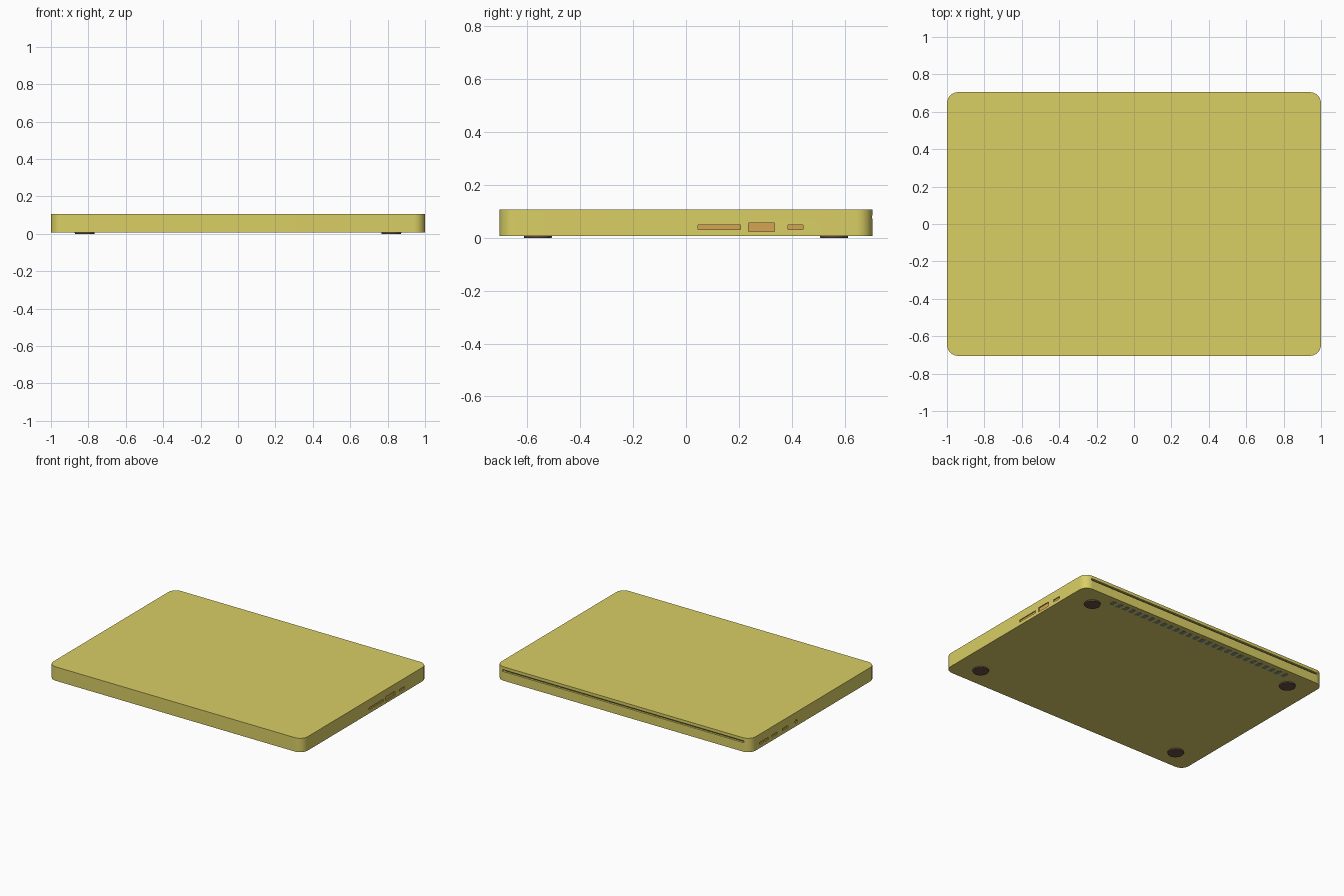
import bpy, bmesh, math
from mathutils import Matrix

if "Cube" in bpy.data.objects:
    bpy.data.objects.remove(bpy.data.objects["Cube"])

W, D, Z0, Z1, R = 1.0, 0.705, 0.008, 0.107, 0.06
PZ = 0.04  # port centre height


def material(name, col):
    m = bpy.data.materials.new(name)
    m.diffuse_color = (*col, 1)
    m.use_nodes = True
    m.node_tree.nodes["Principled BSDF"].inputs["Base Color"].default_value = m.diffuse_color
    return m


gold = material("shell_yellow", (0.70, 0.62, 0.13))
orange = material("port_orange", (0.68, 0.37, 0.09))
dark = material("slot_brown", (0.12, 0.10, 0.05))
brown = material("foot_brown", (0.14, 0.08, 0.06))
slate = material("vent_slate", (0.22, 0.27, 0.27))


def add_box(bm, c, s):
    bmesh.ops.create_cube(bm, size=1, matrix=Matrix.Translation(c) @ Matrix.Diagonal((*s, 1)))


def add_disc(bm, c, r1, r2, h, rot=None, n=32):
    mat = Matrix.Translation(c) @ (rot or Matrix())
    bmesh.ops.create_cone(bm, cap_ends=True, segments=n, radius1=r1, radius2=r2, depth=h, matrix=mat)


def finish(bm, name, mat=None):
    me = bpy.data.meshes.new(name)
    bm.to_mesh(me)
    bm.free()
    ob = bpy.data.objects.new(name, me)
    bpy.context.collection.objects.link(ob)
    if mat:
        me.materials.append(mat)
    return ob


def smooth(ob):
    bpy.ops.object.select_all(action='DESELECT')
    ob.select_set(True)
    bpy.context.view_layer.objects.active = ob
    bpy.ops.object.shade_smooth_by_angle(angle=math.radians(30))


# closed case: slab with rounded upright corners
bm = bmesh.new()
add_box(bm, (0, 0, (Z0 + Z1) / 2), (2 * W, 2 * D, Z1 - Z0))
upright = [e for e in bm.edges if abs(e.verts[0].co.z - e.verts[1].co.z) > 0.01]
bmesh.ops.bevel(bm, geom=upright, offset=R, segments=10, profile=0.5, affect='EDGES')
body = finish(bm, "case", gold)

# ports: side, y centre, width, height
ports = [
    (1, 0.126, 0.162, 0.016, "card_slot"),
    (1, 0.286, 0.098, 0.031, "display_port"),
    (1, 0.414, 0.058, 0.016, "right_data_port"),
    (-1, 0.55, 0.10, 0.016, "power_port"),
    (-1, 0.433, 0.058, 0.016, "left_data_port_rear"),
    (-1, 0.313, 0.058, 0.016, "left_data_port_front"),
]
DEPTH = 0.008
cut = bmesh.new()
for side, y, w, h, name in ports:
    add_box(cut, (side * W, y, PZ), (2 * DEPTH, w, h))
    bm = bmesh.new()
    add_box(bm, (side * (W - DEPTH - 0.001), y, PZ), (0.004, w, h))
    finish(bm, name, orange)

# round audio jack on the left
turn = Matrix.Rotation(math.pi / 2, 4, 'Y')
add_disc(cut, (-W, 0.19, PZ), 0.013, 0.013, 2 * DEPTH, turn, 20)
bm = bmesh.new()
add_disc(bm, (-W + DEPTH + 0.001, 0.19, PZ), 0.013, 0.013, 0.004, turn, 20)
finish(bm, "audio_jack", orange)

# hinge groove across the back
add_box(cut, (0, D, 0.079), (1.90, 0.03, 0.013))
bm = bmesh.new()
add_box(bm, (0, D - 0.016, 0.079), (1.88, 0.004, 0.013))
finish(bm, "hinge_groove_lining", dark)

# carve the recesses
cutter = finish(cut, "recess_cutter", gold)
cutter.hide_render = True
mod = body.modifiers.new("recesses", 'BOOLEAN')
mod.object = cutter
mod.solver = 'EXACT'
bpy.context.view_layer.objects.active = body
bpy.ops.object.modifier_apply(modifier=mod.name)
bpy.data.objects.remove(cutter)
smooth(body)

# vent slots underneath, near the back
bm = bmesh.new()
N = 28
for i in range(N):
    add_box(bm, (-0.72 + 1.44 * i / (N - 1), 0.65, Z0), (0.028, 0.045, 0.002))
finish(bm, "bottom_vents", slate)

# four round feet
for sx, xn in ((-1, "left"), (1, "right")):
    for sy, yn in ((-1, "front"), (1, "back")):
        bm = bmesh.new()
        add_disc(bm, (sx * 0.82, sy * 0.56, 0.005), 0.052, 0.054, 0.01)
        smooth(finish(bm, f"foot_{yn}_{xn}", brown))
